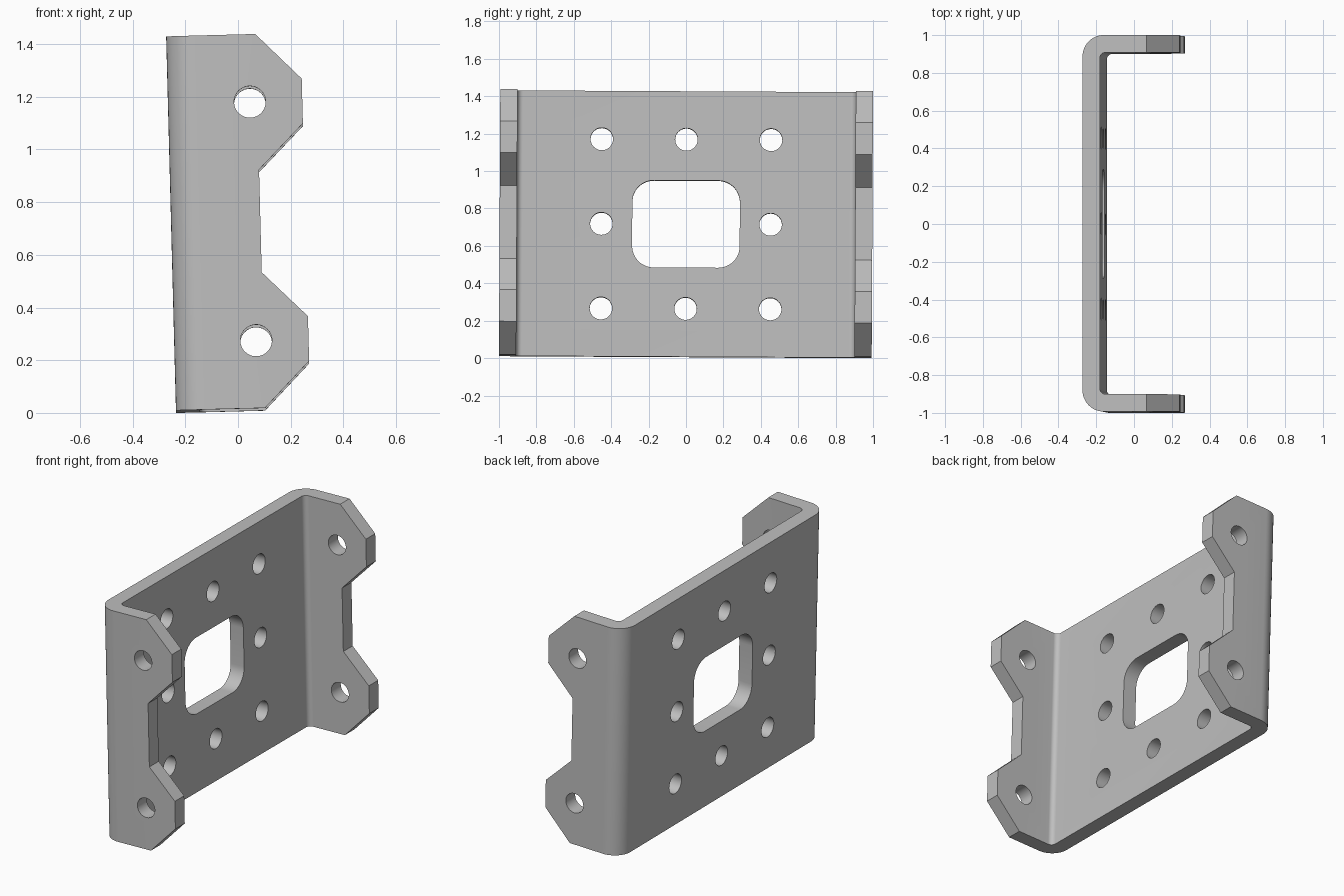
import bpy, bmesh, math
from mathutils import Matrix, Vector

default = bpy.data.objects.get("Cube")
if default:
    bpy.data.objects.remove(default, do_unlink=True)

BACK, HALF_WIDTH, HALF_HEIGHT, THICK = -0.254, 0.9965, 0.71, 0.092
OUTER_R, INNER_R = 0.112, 0.03

steel = bpy.data.materials.new("light grey steel")
steel.use_nodes = True
grey = (0.52, 0.52, 0.52, 1)
steel.diffuse_color = grey
steel.node_tree.nodes["Principled BSDF"].inputs["Base Color"].default_value = grey


def arc(cx, cy, r, start, end, steps=12):
    angles = [math.radians(start + (end - start) * i / steps) for i in range(steps + 1)]
    return [(cx + r * math.cos(a), cy + r * math.sin(a)) for a in angles]


def circle(cx, cy, r):
    return arc(cx, cy, r, 0, 360, 48)[:-1]


def prism(name, outline, axis, low, high):
    """Extrude a closed 2D outline along one world axis."""
    place = {"x": lambda p, d: Vector((d, p[0], p[1])),
             "y": lambda p, d: Vector((p[0], d, p[1])),
             "z": lambda p, d: Vector((p[0], p[1], d))}[axis]
    bm = bmesh.new()
    face = bm.faces.new([bm.verts.new(place(p, low)) for p in outline])
    result = bmesh.ops.extrude_face_region(bm, geom=[face])
    verts = [g for g in result["geom"] if isinstance(g, bmesh.types.BMVert)]
    bmesh.ops.translate(bm, verts=verts, vec=place((0, 0), high - low))
    bmesh.ops.recalc_face_normals(bm, faces=bm.faces)
    mesh = bpy.data.meshes.new(name)
    bm.to_mesh(mesh)
    bm.free()
    mesh.materials.append(steel)
    obj = bpy.data.objects.new(name, mesh)
    bpy.context.collection.objects.link(obj)
    return obj


def mirrored(half, axis):
    flip = (-1, 1) if axis == 0 else (1, -1)
    return half + [(a * flip[0], b * flip[1]) for a, b in reversed(half)]


# Folded sheet: U-shaped section with rounded bends
inner_back, inner_side = BACK + THICK, HALF_WIDTH - THICK
half = [(0.4, -inner_side)]
half += arc(inner_back + INNER_R, -inner_side + INNER_R, INNER_R, 270, 180)
section = mirrored(half, 1)
half = [(0.4, HALF_WIDTH)]
half += arc(BACK + OUTER_R, HALF_WIDTH - OUTER_R, OUTER_R, 90, 180)
section += mirrored(half, 1)
bracket = prism("mounting_bracket", section, "z", -0.8, 0.8)

# Side outline: two chamfered ears with a notch between them
ears = mirrored([(-0.5, -HALF_HEIGHT), (0.084, -HALF_HEIGHT), (0.256, -0.536),
                 (0.256, -0.366), (0.085, -0.195)], 1)
cutters = [(prism("ear_outline_cutter", ears, "y", -1.2, 1.2), "INTERSECT")]

# Ear holes pass through both flanges
for z in (-0.453, 0.453):
    cutters.append((prism("ear_hole_cutter", circle(0.057, z, 0.06), "y", -1.2, 1.2), "DIFFERENCE"))

# Ring of eight holes in the back plate
for y in (-1, 0, 1):
    for z in (-1, 0, 1):
        if y or z:
            outline = circle(y * 0.4525, z * 0.4525, 0.06)
            cutters.append((prism("plate_hole_cutter", outline, "x", -0.5, 0), "DIFFERENCE"))

# Rounded window in the middle of the back plate
r, w, h = 0.115, 0.2875, 0.233
window = []
for sy, sz, start in ((1, 1, 0), (-1, 1, 90), (-1, -1, 180), (1, -1, 270)):
    window += arc(sy * (w - r), sz * (h - r), r, start, start + 90)
cutters.append((prism("window_cutter", window, "x", -0.5, 0), "DIFFERENCE"))

for cutter, operation in cutters:
    cutter.hide_render = True
    mod = bracket.modifiers.new(cutter.name, "BOOLEAN")
    mod.object, mod.operation, mod.solver = cutter, operation, "EXACT"

# Bake the cuts and drop the cutters
bpy.context.view_layer.update()
graph = bpy.context.evaluated_depsgraph_get()
baked = bpy.data.meshes.new_from_object(bracket.evaluated_get(graph))
bracket.modifiers.clear()
bracket.data = baked
for cutter, _ in cutters:
    bpy.data.objects.remove(cutter, do_unlink=True)
baked.materials.clear()
baked.materials.append(steel)
for face in baked.polygons:
    face.material_index = 0

# Slight lean of the whole part, then rest it on the ground
lean = Matrix.Rotation(math.radians(-1.5), 4, "Y")
roll = Matrix.Rotation(math.radians(-0.3), 4, "X")
baked.transform(roll @ lean)
baked.transform(Matrix.Translation((0, 0, -min(v.co.z for v in baked.vertices))))

bpy.ops.object.select_all(action="DESELECT")
bracket.select_set(True)
bpy.context.view_layer.objects.active = bracket
bpy.ops.object.shade_smooth_by_angle(angle=math.radians(30))
